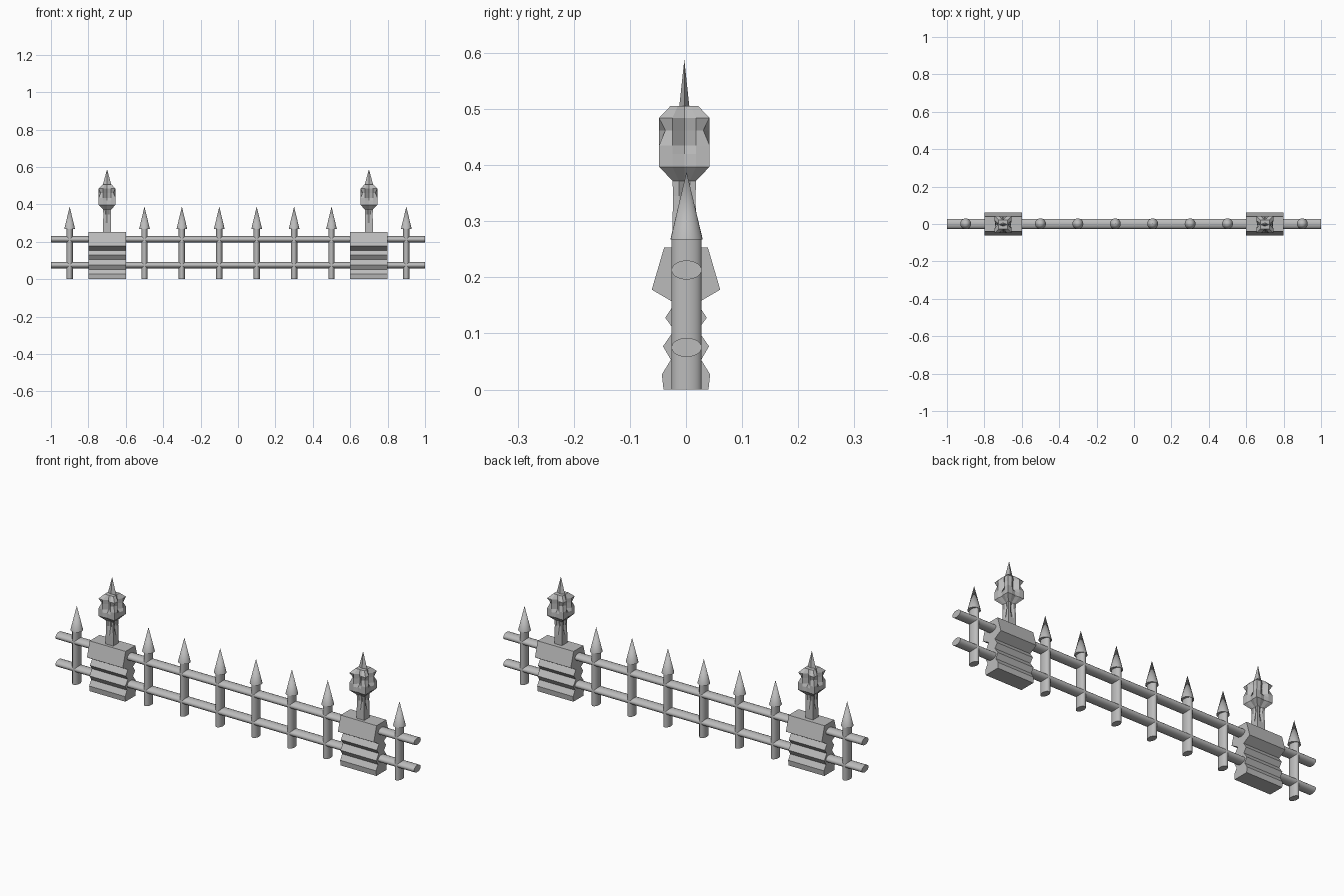
import bpy, bmesh, math

if "Cube" in bpy.data.objects:
    bpy.data.objects.remove(bpy.data.objects["Cube"])

iron = bpy.data.materials.new("grey iron")
iron.diffuse_color = (0.5, 0.5, 0.5, 1)
iron.use_nodes = True
iron.node_tree.nodes["Principled BSDF"].inputs["Base Color"].default_value = iron.diffuse_color


def finish(bm, name, smooth=False):
    bmesh.ops.recalc_face_normals(bm, faces=bm.faces)
    me = bpy.data.meshes.new(name)
    bm.to_mesh(me)
    bm.free()
    ob = bpy.data.objects.new(name, me)
    bpy.context.collection.objects.link(ob)
    me.materials.append(iron)
    if smooth:
        bpy.ops.object.select_all(action='DESELECT')
        ob.select_set(True)
        bpy.context.view_layer.objects.active = ob
        bpy.ops.object.shade_smooth_by_angle(angle=math.radians(35))
    return ob


def loft(bm, rings):
    """Skin closed rings of points and cap both ends."""
    rows = [[bm.verts.new(p) for p in r] for r in rings]
    n = len(rows[0])
    for a, b in zip(rows, rows[1:]):
        for i in range(n):
            j = (i + 1) % n
            bm.faces.new((a[i], a[j], b[j], b[i]))
    bm.faces.new(rows[0])
    bm.faces.new(rows[-1])


def circle(n=24):
    return [(math.cos(math.tau * i / n), math.sin(math.tau * i / n)) for i in range(n)]


def cone(bm, x, y, z0, z1, rx, ry, n=24):
    base = [bm.verts.new((x + rx * c, y + ry * s, z0)) for c, s in circle(n)]
    tip = bm.verts.new((x, y, z1))
    for i in range(n):
        bm.faces.new((base[i], base[(i + 1) % n], tip))
    bm.faces.new(base)


# Two oval rails
for name, z in (("lower_rail", 0.075), ("upper_rail", 0.213)):
    bm = bmesh.new()
    loft(bm, [[(x, 0.001 + 0.027 * c, z + 0.017 * s) for c, s in circle()] for x in (-1, 1)])
    finish(bm, name, True)

# Pickets with pointed caps
for x in (-0.9, -0.5, -0.3, -0.1, 0.1, 0.3, 0.5, 0.9):
    bm = bmesh.new()
    loft(bm, [[(x + 0.017 * c, 0.001 + 0.027 * s, z) for c, s in circle()] for z in (0, 0.267)])
    finish(bm, "picket", True)
    bm = bmesh.new()
    cone(bm, x, 0.001, 0.267, 0.388, 0.029, 0.029)
    finish(bm, "picket_point", True)

# Ridged pedestal outline, half depth against height
pedestal = [(0.040, 0), (0.043, 0.027), (0.027, 0.053), (0.041, 0.077), (0.021, 0.106),
            (0.037, 0.128), (0.02, 0.154), (0.061, 0.178), (0.039, 0.253)]

# Lamp rows: height, half width, face groove depth, corner pinch
lamp = [(0.25, 0.021, 0, 1), (0.30, 0.021, 0, 1), (0.345, 0.020, 0.009, 1),
        (0.372, 0.021, 0.005, 1), (0.397, 0.045, 0.003, 1), (0.42, 0.045, 0.005, 1),
        (0.435, 0.045, 0.018, 1), (0.462, 0.045, 0.02, 0.75), (0.484, 0.045, 0.016, 1),
        (0.505, 0.025, 0, 1)]


def lamp_ring(cx, cy, z, h, groove, pinch):
    """Square ring with a V groove mid-face and pinched corners."""
    pts = []
    for k in range(4):
        c, s = round(math.cos(k * math.pi / 2)), round(math.sin(k * math.pi / 2))
        for u, v in ((h - groove, 0), (h, h * 0.47), (h * pinch, h * pinch), (h * 0.47, h)):
            pts.append((cx + u * c - v * s, cy + u * s + v * c, z))
    return pts


for cx in (-0.7, 0.7):
    bm = bmesh.new()
    side = [(y, z) for y, z in pedestal] + [(-y, z) for y, z in reversed(pedestal)]
    loft(bm, [[(cx + dx, y, z) for y, z in side] for dx in (-0.1, 0.1)])
    finish(bm, "pedestal")
    bm = bmesh.new()
    loft(bm, [lamp_ring(cx, -0.003, *row) for row in lamp])
    finish(bm, "lamp_post")
    bm = bmesh.new()
    cone(bm, cx, -0.003, 0.504, 0.588, 0.023, 0.009, 4)
    finish(bm, "lamp_spike")
